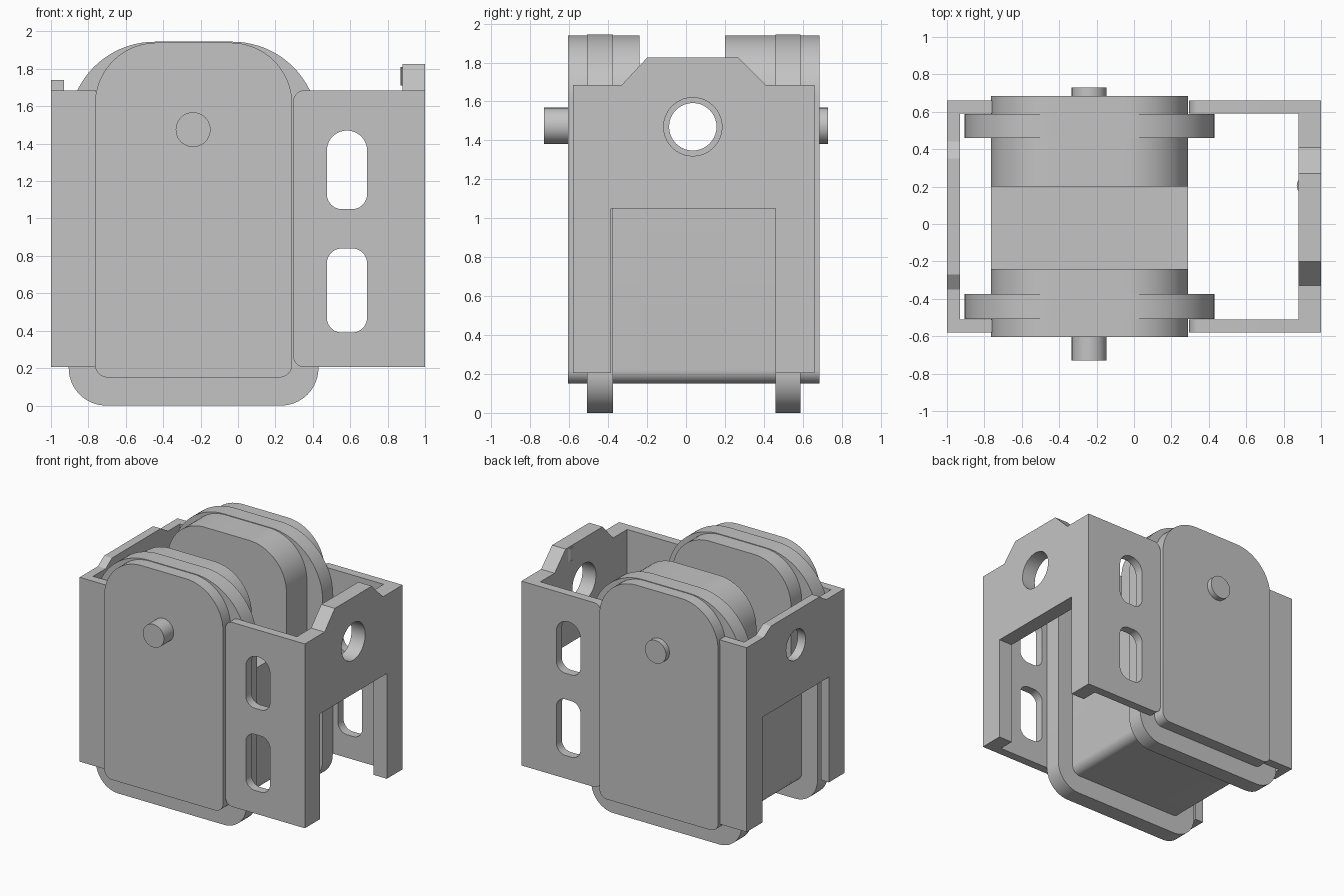
import bpy, bmesh, math

cube = bpy.data.objects.get("Cube")
if cube:
    bpy.data.objects.remove(cube)

grey = bpy.data.materials.new("plain grey")
grey.use_nodes = True
colour = (0.55, 0.55, 0.55, 1)
grey.diffuse_color = colour
grey.node_tree.nodes["Principled BSDF"].inputs["Base Color"].default_value = colour


def rounded(x0, x1, z0, z1, bottom=(0, 0), top=(0, 0), steps=10):
    """Rectangle outline; radii are (left, right) for bottom and top."""
    corners = [(x0, z0, bottom[0], 1, 1, 180), (x1, z0, bottom[1], -1, 1, 270),
               (x1, z1, top[1], -1, -1, 0), (x0, z1, top[0], 1, -1, 90)]
    pts = []
    for x, z, r, sx, sz, start in corners:
        if r == 0:
            pts.append((x, z))
            continue
        for i in range(steps + 1):
            a = math.radians(start + 90 * i / steps)
            pts.append((x + sx * r + r * math.cos(a), z + sz * r + r * math.sin(a)))
    return pts


def circle(x, z, r, n=40):
    return [(x + r * math.cos(2 * math.pi * i / n), z + r * math.sin(2 * math.pi * i / n))
            for i in range(n)]


def solid(name, axis, start, end, outline, holes=()):
    """Extrude an outline with holes along an axis from start to end."""
    curve = bpy.data.curves.new(name, "CURVE")
    curve.dimensions = "2D"
    curve.fill_mode = "BOTH"
    curve.extrude = (end - start) / 2
    for loop in [outline, *holes]:
        spline = curve.splines.new("POLY")
        spline.points.add(len(loop) - 1)
        for p, (u, v) in zip(spline.points, loop):
            p.co = (u, v, 0, 1)
        spline.use_cyclic_u = True
    temp = bpy.data.objects.new(name + "_profile", curve)
    bpy.context.collection.objects.link(temp)
    graph = bpy.context.evaluated_depsgraph_get()
    mesh = bpy.data.meshes.new_from_object(temp.evaluated_get(graph))
    bpy.data.objects.remove(temp)
    bpy.data.curves.remove(curve)
    mid = (start + end) / 2
    bm = bmesh.new()
    bm.from_mesh(mesh)
    for v in bm.verts:
        a, b, c = v.co
        c += mid
        v.co = {"x": (c, a, b), "y": (a, c, b), "z": (a, b, c)}[axis]
    bmesh.ops.remove_doubles(bm, verts=bm.verts, dist=0.0001)
    bmesh.ops.recalc_face_normals(bm, faces=bm.faces)
    for f in bm.faces:
        f.smooth = True
    bm.to_mesh(mesh)
    bm.free()
    mesh.set_sharp_from_angle(angle=math.radians(30))
    mesh.materials.clear()
    mesh.materials.append(grey)
    obj = bpy.data.objects.new(name, mesh)
    bpy.context.collection.objects.link(obj)
    return obj


def end_wall(name, x0, x1, foot, tab, top, hole_radius):
    """End wall with legs, raised tab and round hole."""
    back, front = 0.66, -0.58
    low, high = 0.205, 1.685
    outline = [(front, low), (-0.385, low), (-0.385, 1.05), (0.46, 1.05), (0.46, low),
               (back, low), (back, high), (foot[1], high), (tab[1], top),
               (tab[0], top), (foot[0], high), (front, high)]
    solid(name, "x", x0, x1, outline, [circle(0.035, 1.47, hole_radius)])


# End walls of the frame
end_wall("right_end_wall", 0.88, 1, (-0.33, 0.41), (-0.2, 0.27), 1.825, 0.15)
end_wall("left_end_wall", -1, -0.93, (-0.35, 0.44), (-0.27, 0.35), 1.74, 0.122)

# Side walls, cover and hub blocks, flanges and pins, front and back
slots = [rounded(0.475, 0.69, 0.39, 0.84, (0.08, 0.08), (0.08, 0.08)),
         rounded(0.475, 0.69, 1.05, 1.47, (0.08, 0.08), (0.107, 0.107))]
hub = rounded(-0.765, 0.29, 0.15, 1.94, (0.07, 0.07), (0.33, 0.33), 16)
flange = rounded(-0.905, 0.43, 0, 1.945, (0.2, 0.2), (0.46, 0.46), 20)
sides = [("front", (-0.58, -0.51), (-0.605, -0.24), (-0.508, -0.375), (-0.73, -0.6)),
         ("back", (0.59, 0.66), (0.2, 0.685), (0.46, 0.588), (0.68, 0.73))]
for side, wall_y, hub_y, flange_y, pin_y in sides:
    solid(side + "_slotted_wall", "y", *wall_y,
          rounded(0.295, 1, 0.205, 1.685, (0.06, 0), (0.06, 0)), slots)
    solid(side + "_short_wall", "y", *wall_y, rounded(-1, -0.76, 0.205, 1.685))
    solid(side + "_hub", "y", *hub_y, hub)
    solid(side + "_flange", "y", *flange_y, flange)
    solid(side + "_pin", "y", *pin_y, circle(-0.24, 1.475, 0.093))

# Lower block joining the two hubs
solid("core", "y", -0.25, 0.21, rounded(-0.765, 0.29, 0.15, 1.15, (0.07, 0.07)))

# Small vertical peg in the raised tab
solid("tab_peg", "z", 1.71, 1.81, circle(0.92, 0.205, 0.05, 24))
